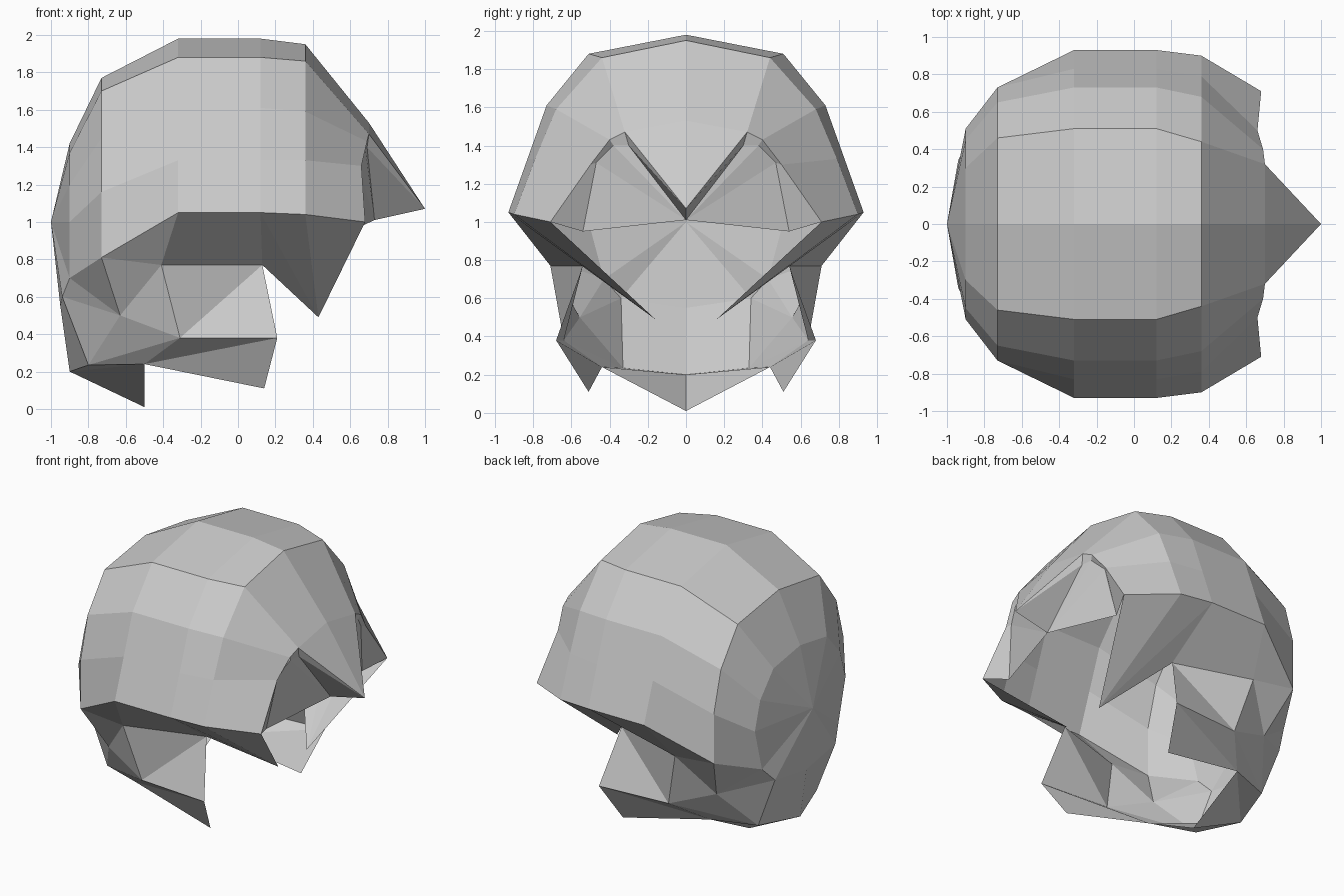
import bpy
import bmesh
from mathutils import Vector

cube = bpy.data.objects.get("Cube")
if cube:
    bpy.data.objects.remove(cube, do_unlink=True)

# Single plain grey
grey = bpy.data.materials.new("plain_grey")
grey.use_nodes = True
colour = (.6, .6, .6, 1)
grey.diffuse_color = colour
grey.node_tree.nodes["Principled BSDF"].inputs["Base Color"].default_value = colour

CENTRE = Vector((-.1, 0, .95))


def build_half(name, faces):
    """Build the +y half from faces given as corner points, then mirror it."""
    bm = bmesh.new()
    for corners in faces:
        bm.faces.new([bm.verts.new(c) for c in corners])
    bmesh.ops.remove_doubles(bm, verts=bm.verts, dist=.001)
    bm.normal_update()
    for face in bm.faces:
        if face.normal.dot(face.calc_center_median() - CENTRE) < 0:
            face.normal_flip()
    mesh = bpy.data.meshes.new(name)
    bm.to_mesh(mesh)
    bm.free()
    mesh.materials.append(grey)
    obj = bpy.data.objects.new(name, mesh)
    bpy.context.collection.objects.link(obj)
    mirror = obj.modifiers.new("mirror_sides", "MIRROR")
    mirror.use_axis = (False, True, False)
    mirror.use_clip = True
    mirror.merge_threshold = .002
    return obj


def strip(upper, lower):
    """Quads joining two rows of points."""
    return [(upper[i], upper[i + 1], lower[i + 1], lower[i])
            for i in range(len(upper) - 1)]


def fan(hub, rim):
    """Triangles from a hub to each edge of a row."""
    return [(hub, rim[i], rim[i + 1]) for i in range(len(rim) - 1)]


def section(x, profile):
    return [(x, y, z) for y, z in profile]


# Dome cross-sections from back to front, crown to rim
wide = [(0, 1.98), (.51, 1.88), (.73, 1.61), (.83, 1.33), (.93, 1.05)]
back = section(-.9, [(0, 1.42), (.3, 1.37), (.45, 1.2), (.51, 1), (.43, .7)])
rear = section(-.73, [(0, 1.77), (.46, 1.7), (.65, 1.45), (.73, 1.16), (.73, .81)])
mid_rear = section(-.32, wide)
mid_front = section(.12, wide)
front = section(.36, [(0, 1.95), (.44, 1.86), (.68, 1.59), (.79, 1.33), (.9, 1.04)])
hairline = [(.7, 0, 1.53), (.7, .32, 1.47), (.69, .4, 1.43), (.66, .5, 1.3), (.68, .71, 1)]
rings = [back, rear, mid_rear, mid_front, front, hairline]

pole = (-1, 0, 1)
low_back = (-.95, 0, .55)
low_side = (-.94, .34, .6)
dome = fan(pole, back + [low_side, low_back])
for a, b in zip(rings, rings[1:]):
    dome += strip(a, b)
build_half("dome", dome)

# Pointed peak over the forehead, with its underside
peak_tip = (1, 0, 1.07)
brow = (.73, 0, 1.01)
inner_arch = [(.69, .3, 1.4), (.68, .38, 1.4), (.64, .47, 1.31), (.6, .54, .95)]
build_half("front_peak", [
    (hairline[0], hairline[1], peak_tip),
    (peak_tip, hairline[1], inner_arch[0]),
    (peak_tip, inner_arch[0], brow),
])

# Recessed forehead plate and the edge of the temple arches
build_half("forehead", fan(brow, inner_arch))
build_half("temple_edge", strip(hairline[1:], inner_arch))

# Inward-sloping underside of the rim, ending in a sideburn point
sideburn = (.43, .16, .49)
ear_front = (.13, .54, .77)
ear_back = (-.41, .71, .77)
rim = [r[-1] for r in rings]
build_half("rim_underside", [
    (rim[5], rim[4], sideburn),
    (rim[4], rim[3], sideburn),
    (rim[3], ear_front, sideburn),
    (rim[3], rim[2], ear_back, ear_front),
    (rim[2], rim[1], ear_back),
])

# Flared neck flap behind each ear
flap_front = (.21, .68, .38)
flap_back = (-.31, .64, .38)
flap_point = (.14, .51, .11)
nape_side = (-.5, .44, .24)
build_half("neck_flap", [
    (ear_back, ear_front, flap_back),
    (ear_front, flap_front, flap_back),
    (flap_back, flap_front, nape_side),
    (flap_front, flap_point, nape_side),
])

# Nape: lower back, its sides and the plate underneath
neck_side = (-.63, .556, .5)
nape_corner = (-.8, .33, .235)
nape_back = (-.9, 0, .2)
nape_point = (-.5, 0, .01)
nape = fan(neck_side, [low_side, rim[0], rim[1], ear_back, flap_back, nape_corner, low_side])
nape += [
    (low_back, low_side, nape_corner, nape_back),
    (nape_corner, flap_back, nape_side),
    (nape_back, nape_corner, nape_side),
    (nape_back, nape_side, nape_point),
]
build_half("nape", nape)
